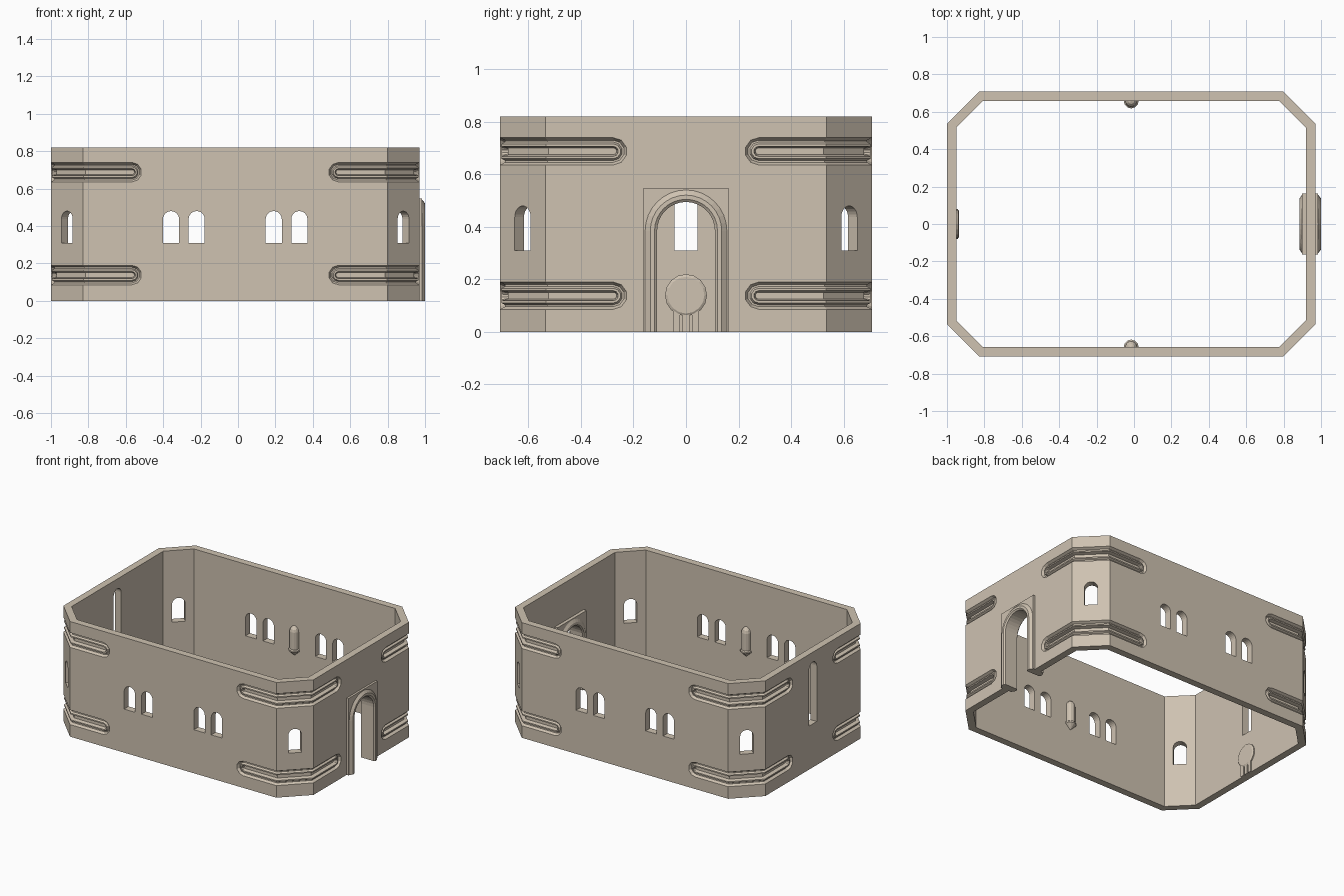
import bpy, bmesh, math
from mathutils import Matrix

if "Cube" in bpy.data.objects:
    bpy.data.objects.remove(bpy.data.objects["Cube"])

CX = -0.015                      # centre of the wall ring in x
HX, HY, CH, H, T = 0.985, 0.708, 0.172, 0.82, 0.05
K = math.tan(math.pi / 8)        # mitre factor of the 45 degree corners

stone = bpy.data.materials.new("sandstone")
stone.diffuse_color = (0.62, 0.54, 0.44, 1)
stone.use_nodes = True
stone.node_tree.nodes["Principled BSDF"].inputs["Base Color"].default_value = stone.diffuse_color


def finish(bm, name):
    bmesh.ops.recalc_face_normals(bm, faces=bm.faces)
    me = bpy.data.meshes.new(name)
    bm.to_mesh(me)
    bm.free()
    me.materials.append(stone)
    ob = bpy.data.objects.new(name, me)
    bpy.context.collection.objects.link(ob)
    return ob


def place(x, y, deg):
    return Matrix.Translation((x, y, 0)) @ Matrix.Rotation(math.radians(deg), 4, 'Z')


def prism(bm, outline, d0, d1, mat):
    """Outline in (across, z), extruded along local y."""
    a = [bm.verts.new(mat @ Matrix.Translation((u, d0, z)).translation) for u, z in outline]
    b = [bm.verts.new(mat @ Matrix.Translation((u, d1, z)).translation) for u, z in outline]
    bm.faces.new(a)
    bm.faces.new(b[::-1])
    for i in range(len(a)):
        j = (i + 1) % len(a)
        bm.faces.new((a[i], a[j], b[j], b[i]))


def arch(r, z0, z1, n=12):
    pts = [(r, z0)]
    pts += [(r * math.cos(math.pi * i / n), z1 - r + r * math.sin(math.pi * i / n)) for i in range(n + 1)]
    return pts + [(-r, z0)]


def octagon(d):
    x, y, c = HX - d, HY - d, CH - d * (2 - math.sqrt(2))
    q = [(x, y - c), (x - c, y)]
    pts = q + [(-a, b) for a, b in q[::-1]] + [(-a, -b) for a, b in q] + [(a, -b) for a, b in q[::-1]]
    return [(a + CX, b) for a, b in pts]


def groove(bm, sx, sy, zc):
    """Nested stadium-shaped recess that wraps around one chamfered corner."""
    section = [(0.052, -0.03), (0.052, 0), (0.042, 0.018), (0.035, 0.018),
               (0.028, 0.005), (0.019, 0.005), (0.013, 0.03)]
    angles = [math.radians(a) for a in (90, 54, 18, -18, -54, -90)]
    rings = []
    for h, d in section:
        p = [(0.552 - h * math.cos(a), HY - d, h * math.sin(a)) for a in angles]
        b1 = (HX - CH - d * K, HY - d)
        b2 = (HX - d, HY - CH - d * K)
        p += [(*b1, -h), (*b2, -h)]
        p += [(HX - d, 0.277 - h * math.cos(a), h * math.sin(a)) for a in angles[::-1]]
        p += [(*b2, h), (*b1, h)]
        rings.append([bm.verts.new((CX + sx * x, sy * y, zc + z)) for x, y, z in p])
    for a, b in zip(rings, rings[1:]):
        for i in range(16):
            j = (i + 1) % 16
            bm.faces.new((a[i], a[j], b[j], b[i]))
    for r in (rings[0], rings[-1]):
        for k in range(7):
            bm.faces.new((r[(2 - k) % 16], r[3 + k], r[4 + k], r[(1 - k) % 16]))


# Wall ring
bm = bmesh.new()
loops = [[bm.verts.new((x, y, z)) for x, y in octagon(d)]
         for d, z in ((0, 0), (0, H), (T, H), (T, 0))]
for a, b in zip(loops, loops[1:] + loops[:1]):
    for i in range(8):
        j = (i + 1) % 8
        bm.faces.new((a[i], a[j], b[j], b[i]))
wall = finish(bm, "wall_ring")

# Openings and corner grooves, gathered in one cutter
bm = bmesh.new()
window = arch(0.043, 0.31, 0.48)
for sy in (-1, 1):
    for x in (-0.343, -0.206, 0.206, 0.343):
        prism(bm, window, -0.1, 0.1, place(CX + x, sy * HY, 0))
    for sx in (-1, 1):
        prism(bm, window, -0.1, 0.1,
              place(CX + sx * (HX - CH / 2), sy * (HY - CH / 2), -45 * sx * sy))
        for zc in (0.138, 0.688):
            groove(bm, sx, sy, zc)
prism(bm, arch(0.043, 0.31, 0.75), -0.1, 0.1, place(CX - HX, 0, 90))
prism(bm, arch(0.13, -0.1, 0.515, 16), -0.12, 0.12, place(CX + HX, 0, 90))
cutter = finish(bm, "opening_cutter")
cutter.hide_render = True
mod = wall.modifiers.new("openings", 'BOOLEAN')
mod.operation, mod.solver, mod.object = 'DIFFERENCE', 'EXACT', cutter
bpy.context.view_layer.objects.active = wall
bpy.ops.object.modifier_apply(modifier=mod.name)
bpy.data.objects.remove(cutter)

# Door surround slab
bm = bmesh.new()
hole = arch(0.125, 0, 0.51, 16)
prism(bm, [(0.162, 0), (0.162, 0.548), (-0.162, 0.548), (-0.162, 0)] + hole[::-1],
      -0.985, -0.897, place(0, 0, 90))
finish(bm, "door_surround")

# Door arch moulding, a section swept up, over and down
bm = bmesh.new()
section = [(0.11, 0.892), (0.11, 0.992), (0.12, 1.0), (0.136, 1.0),
           (0.157, 0.984), (0.157, 0.898), (0.136, 0.885), (0.118, 0.885)]
SPRING = 0.385
stations = [(0, True)] + [(math.pi * i / 16, False) for i in range(17)] + [(math.pi, True)]
sweep = [[bm.verts.new((x, r * math.cos(t), 0 if foot else SPRING + r * math.sin(t)))
          for r, x in section] for t, foot in stations]
n = len(section)
for a, b in zip(sweep, sweep[1:]):
    for i in range(n):
        j = (i + 1) % n
        bm.faces.new((a[i], a[j], b[j], b[i]))
bm.faces.new(sweep[0])
bm.faces.new(sweep[-1])
finish(bm, "door_arch")

# Inner wall bosses: round-topped half columns with a pointed foot
profile = [(0, 0.275), (0.04, 0.312), (0.04, 0.322), (0.033, 0.328), (0.033, 0.45),
           (0.028, 0.468), (0.016, 0.482), (0, 0.488)]
for label, sy in (("front", -1), ("back", 1)):
    bm = bmesh.new()
    rows = []
    for r, z in profile:
        rows.append([bm.verts.new((CX + r * math.cos(a), sy * (HY - T - r * math.sin(a)), z))
                     for a in (math.pi * i / 6 for i in range(7))])
    for a, b in zip(rows, rows[1:]):
        for i in range(6):
            bm.faces.new((a[i], a[i + 1], b[i + 1], b[i]))
    bmesh.ops.remove_doubles(bm, verts=bm.verts, dist=1e-5)
    finish(bm, label + "_wall_boss")

# Round plaque on legs, inside the wall opposite the door
XI = CX - HX + T
bm = bmesh.new()
discs = []
for r, x in ((0.08, XI - 0.01), (0.08, XI + 0.008), (0.07, XI + 0.014)):
    discs.append([bm.verts.new((x, r * math.cos(a), 0.14 + r * math.sin(a)))
                  for a in (math.tau * i / 16 for i in range(16))])
for a, b in zip(discs, discs[1:]):
    for i in range(16):
        j = (i + 1) % 16
        bm.faces.new((a[i], a[j], b[j], b[i]))
bm.faces.new(discs[0])
bm.faces.new(discs[-1])
finish(bm, "round_plaque")
bm = bmesh.new()
for y in (-0.036, 0, 0.036):
    prism(bm, [(y - 0.013, 0), (y + 0.013, 0), (y + 0.013, 0.1), (y - 0.013, 0.1)],
          -XI - 0.01, -XI + 0.01, place(0, 0, 90))
finish(bm, "plaque_legs")
